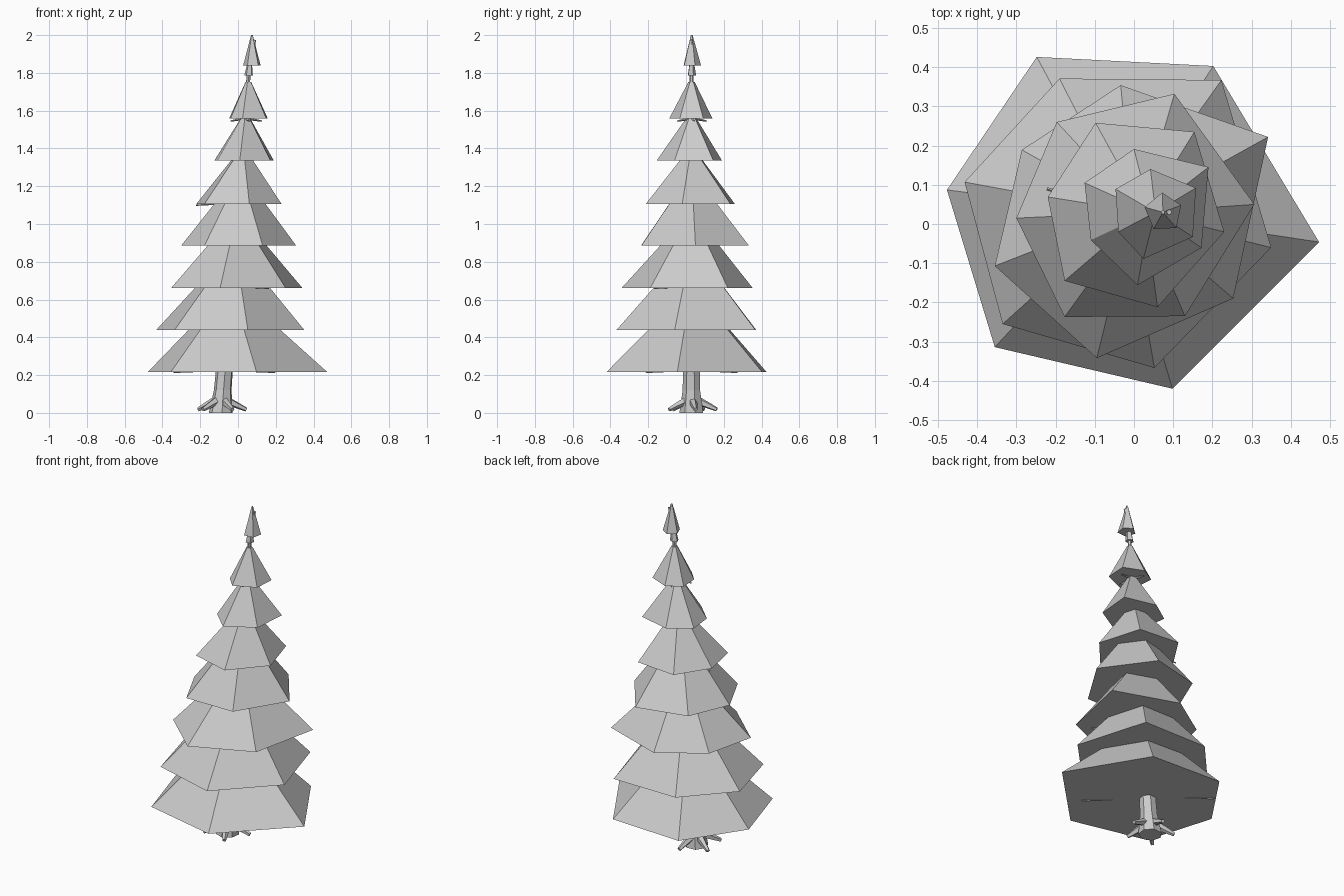
import bpy, bmesh, math
from mathutils import Vector

if "Cube" in bpy.data.objects:
    bpy.data.objects.remove(bpy.data.objects["Cube"])


def axis(z):
    """Centre of the leaning trunk at height z."""
    return Vector((-0.09 + 0.082 * z, 0.03, z))


def loft(name, rings):
    """Closed flat-shaded solid through rings with equal point counts."""
    bm = bmesh.new()
    loops = [[bm.verts.new(p) for p in ring] for ring in rings]
    for a, b in zip(loops, loops[1:]):
        for i in range(len(a)):
            j = (i + 1) % len(a)
            bm.faces.new((a[i], a[j], b[j], b[i]))
    bm.faces.new(loops[0])
    bm.faces.new(loops[-1])
    bmesh.ops.recalc_face_normals(bm, faces=bm.faces)
    me = bpy.data.meshes.new(name)
    bm.to_mesh(me)
    bm.free()
    ob = bpy.data.objects.new(name, me)
    bpy.context.collection.objects.link(ob)
    return ob


def ring(c, r, n, phase=0.0):
    return [c + Vector((r * math.cos(phase + math.tau * i / n),
                        r * math.sin(phase + math.tau * i / n), 0)) for i in range(n)]


def stick(name, pts, radii, n=5):
    """Tapered polygonal rod along a path."""
    rings = []
    for i, p in enumerate(pts):
        d = pts[min(i + 1, len(pts) - 1)] - pts[max(i - 1, 0)]
        q = d.to_track_quat('Z', 'Y')
        rings.append([p + q @ v for v in ring(Vector(), radii[i], n)])
    return loft(name, rings)


def tier(name, z, height, outline, top):
    """Foliage skirt: irregular polygon base tapering towards the trunk."""
    base = [Vector((x, y, z)) for x, y in outline]
    mid = sum(base, Vector()) / len(base)
    c = axis(z + height)
    size = max((p - mid).length for p in base)
    upper = [c + (p - mid) * (top / size) for p in base]
    return loft(name, [base, upper])


# Trunk, flared at the foot
trunk = [(0, 0.065), (0.05, 0.058), (0.12, 0.048), (0.22, 0.046),
         (0.9, 0.032), (1.5, 0.016), (1.86, 0.009)]
loft("trunk", [ring(axis(z), r, 7, 0.3) for z, r in trunk])

# Roots
for k in range(5):
    a = math.radians(-135 + 72 * k)
    d = Vector((math.cos(a), math.sin(a), 0))
    foot = Vector((-0.09, 0.03, 0))
    stick("root", [foot + d * 0.03 + Vector((0, 0, 0.065)),
                   foot + d * 0.08 + Vector((0, 0, 0.043)),
                   foot + d * 0.135 + Vector((0, 0, 0.018))], [0.024, 0.018, 0.011])

# Foliage tiers: base height, tier height, top radius, base outline
tiers = [
    (0.217, 0.43, 0.03, [(-.248, .426), (.202, .403), (.472, -.046),
                         (.098, -.42), (-.355, -.314), (-.477, .087)]),
    (0.44, 0.42, 0.03, [(-.19, .371), (.223, .367), (.35, -.06),
                        (.052, -.367), (-.335, -.255), (-.432, .107)]),
    (0.66, 0.38, 0.03, [(-.034, .354), (.342, .222), (.253, -.19),
                        (-.095, -.342), (-.355, -.107), (-.286, .189)]),
    (0.887, 0.36, 0.03, [(-.197, .26), (.103, .332), (.307, .05),
                         (.13, -.235), (-.177, -.237), (-.30, .015)]),
    (1.107, 0.28, 0.025, [(-.098, .258), (.154, .235), (.23, -.02),
                          (.06, -.212), (-.177, -.145), (-.22, .069)]),
    (1.335, 0.24, 0.02, [(0, .191), (.19, .145), (.172, -.061),
                         (.009, -.156), (-.11, -.041), (-.126, .105)]),
    (1.558, 0.195, 0.018, [(.042, .14), (.158, .092), (.15, -.033),
                           (.024, -.089), (-.04, -.02), (-.047, .089)]),
    (1.838, 0.162, 0.005, [(.072, .08), (.12, .048), (.108, -.01),
                           (.05, -.013), (.027, .043)]),
]
for z, h, top, outline in tiers:
    tier("foliage_tier", z, h, outline, top)

# Small bud skirt under the tip
loft("tip_collar", [ring(axis(1.785), 0.024, 5, 0.4), ring(axis(1.845), 0.014, 5, 0.4)])
stick("tip_twig", [axis(1.86), Vector((0.09, 0.03, 1.975))], [0.008, 0.007])

# Thin branches showing beneath some tiers: height, angle, length
for z, deg, length in [(0.215, -42, 0.36), (0.215, 138, 0.36), (0.66, -45, 0.28),
                       (1.1, 165, 0.23), (1.545, 200, 0.08), (1.545, 10, 0.09),
                       (1.545, 100, 0.08), (1.545, -70, 0.08)]:
    a = math.radians(deg)
    d = Vector((math.cos(a), math.sin(a), 0))
    c = axis(z)
    stick("branch", [c + Vector((0, 0, 0.015)), c + d * length], [0.008, 0.004], 4)
